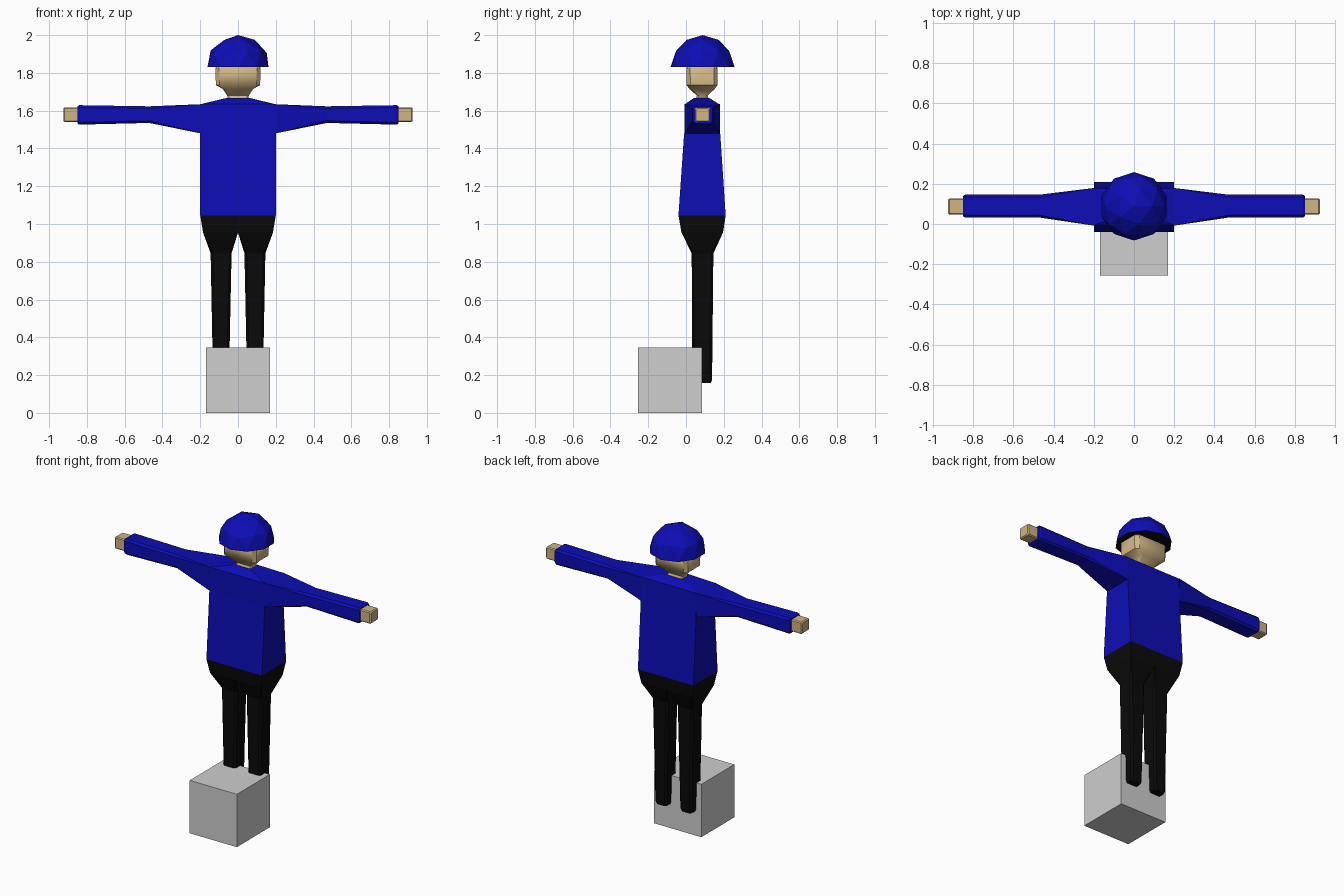
import bpy, bmesh

if "Cube" in bpy.data.objects:
    bpy.data.objects.remove(bpy.data.objects["Cube"])


def material(name, r, g, b):
    m = bpy.data.materials.new(name)
    m.diffuse_color = (r, g, b, 1)
    m.use_nodes = True
    m.node_tree.nodes["Principled BSDF"].inputs["Base Color"].default_value = m.diffuse_color
    return m


BLUE = material("blue cloth", 0.004, 0.004, 0.47)
BLACK = material("black cloth", 0.003, 0.003, 0.003)
SKIN = material("skin", 0.62, 0.46, 0.23)
GREY = material("grey block", 0.62, 0.62, 0.62)


def finish(name, bm, mats, mirror=False, smooth=False):
    bmesh.ops.remove_doubles(bm, verts=bm.verts, dist=1e-5)
    bmesh.ops.recalc_face_normals(bm, faces=bm.faces)
    me = bpy.data.meshes.new(name)
    bm.to_mesh(me)
    bm.free()
    for m in mats:
        me.materials.append(m)
    ob = bpy.data.objects.new(name, me)
    bpy.context.collection.objects.link(ob)
    if mirror:
        ob.modifiers.new("Mirror", 'MIRROR').use_axis = (True, False, False)
    if smooth:
        bpy.ops.object.select_all(action='DESELECT')
        ob.select_set(True)
        bpy.context.view_layer.objects.active = ob
        bpy.ops.object.shade_smooth_by_angle(angle=0.7)
    return ob


def loft(rings, along='z', cap_start=False, cap_end=False):
    """Skin chamfered rectangles given as (position, u0, u1, v0, v1, chamfer)."""
    bm = bmesh.new()
    loops = []
    for w, a, b, c, d, k in rings:
        pts = [(a + k, c), (b - k, c), (b, c + k), (b, d - k),
               (b - k, d), (a + k, d), (a, d - k), (a, c + k)]
        loops.append([bm.verts.new((u, v, w) if along == 'z' else (w, u, v))
                      for u, v in pts])
    for lo, hi in zip(loops, loops[1:]):
        for i in range(8):
            j = (i + 1) % 8
            bm.faces.new((lo[i], lo[j], hi[j], hi[i]))
    if cap_start:
        bm.faces.new(loops[0][::-1])
    if cap_end:
        bm.faces.new(loops[-1])
    return bm


def drop_faces(bm, test):
    bad = [f for f in bm.faces if test(f.calc_center_median())]
    bmesh.ops.delete(bm, geom=bad, context='FACES')


# Block
finish("block", loft([(0, -.17, .17, -.255, .085, 0), (.345, -.17, .17, -.255, .085, 0)],
                     cap_start=True, cap_end=True), [GREY])

# Trousers: one half of the hips with a leg, mirrored
bm = loft([(1.045, 0, .2, -.04, .21, 0),
           (.955, 0, .185, -.024, .196, 0),
           (.845, .034, .145, .03, .145, .012),
           (.175, .048, .132, .034, .138, .012),
           (.158, .054, .126, .04, .132, .012)], cap_end=True)
bmesh.ops.remove_doubles(bm, verts=bm.verts, dist=1e-5)
drop_faces(bm, lambda c: c.x < 1e-4)
finish("trousers", bm, [BLACK], mirror=True)

# Shirt body, open where the sleeves join
bm = loft([(1.045, -.2, .2, -.04, .21, 0),
           (1.48, -.2, .2, -.01, .181, 0),
           (1.634, -.2, .2, -.006, .176, 0),
           (1.666, -.066, .066, .04, .125, 0)], cap_end=True)
bmesh.ops.remove_doubles(bm, verts=bm.verts, dist=1e-5)
drop_faces(bm, lambda c: abs(c.x) > .199 and 1.5 < c.z < 1.6)
finish("shirt_body", bm, [BLUE])

# Sleeves and hands
finish("sleeves", loft([(.2, -.008, .179, 1.48, 1.634, 0),
                        (.47, .032, .146, 1.535, 1.623, .012),
                        (.84, .032, .146, 1.526, 1.629, .012),
                        (.85, .038, .140, 1.532, 1.623, .012)],
                       along='x', cap_end=True), [BLUE], mirror=True)
finish("hands", loft([(.84, .047, .127, 1.54, 1.618, .006),
                      (.918, .047, .127, 1.54, 1.618, .006),
                      (.925, .053, .121, 1.546, 1.612, .006)],
                     along='x', cap_end=True), [SKIN], mirror=True)

# Neck and head
finish("head", loft([(1.66, -.056, .056, .05, .122, .01),
                     (1.68, -.057, .057, .058, .114, .01),
                     (1.715, -.08, .08, .018, .152, .015),
                     (1.735, -.117, .117, .003, .167, .02),
                     (1.825, -.12, .12, .002, .168, .02),
                     (1.845, -.105, .105, .015, .155, .02)], cap_end=True),
       [SKIN], smooth=True)

# Helmet: half an icosphere with a dark underside
bm = bmesh.new()
bmesh.ops.create_icosphere(bm, subdivisions=2, radius=.17)
cut = bmesh.ops.bisect_plane(bm, geom=bm.verts[:] + bm.edges[:] + bm.faces[:], dist=1e-4,
                             plane_co=(0, 0, 0), plane_no=(0, 0, 1), clear_inner=True)
rim = [e for e in bm.edges if e.is_boundary]
bmesh.ops.contextual_create(bm, geom=rim)
bm.faces.ensure_lookup_table()
for f in bm.faces:
    f.material_index = 1 if f.calc_center_median().z < 1e-3 else 0
bmesh.ops.translate(bm, verts=bm.verts, vec=(0, .088, 1.83))
finish("helmet", bm, [BLUE, BLACK])
